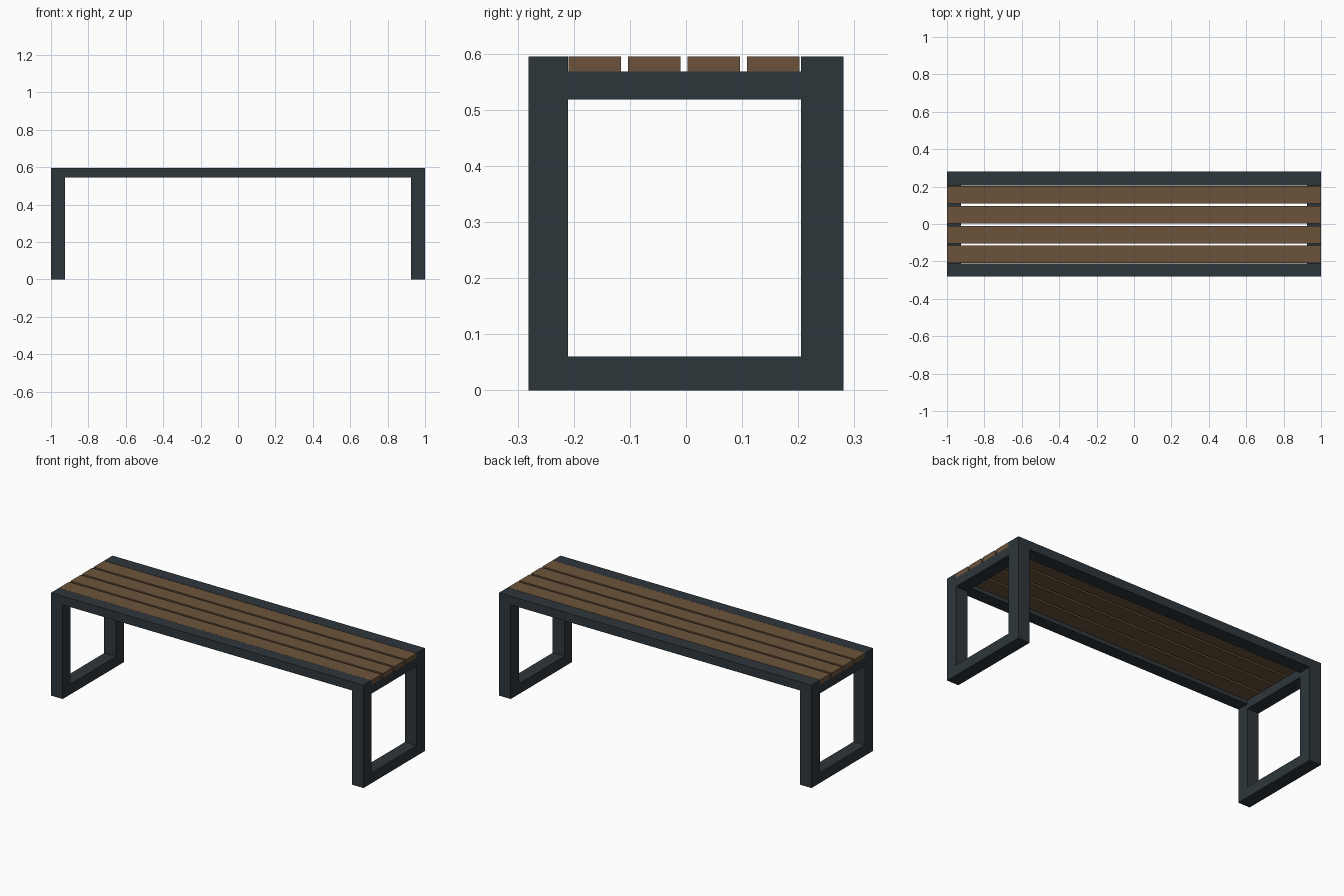
import bpy

if "Cube" in bpy.data.objects:
    bpy.data.objects.remove(bpy.data.objects["Cube"])


def material(name, rgb):
    m = bpy.data.materials.new(name)
    m.diffuse_color = (*rgb, 1.0)
    m.use_nodes = True
    m.node_tree.nodes["Principled BSDF"].inputs["Base Color"].default_value = m.diffuse_color
    return m


METAL = material("dark_metal", (0.027, 0.037, 0.044))
WOOD = material("brown_wood", (0.150, 0.086, 0.043))


def box(name, x, y, z, mat):
    """Box spanning the given (min, max) ranges."""
    bpy.ops.mesh.primitive_cube_add(size=1)
    ob = bpy.context.object
    ob.name = name
    for v in ob.data.vertices:
        v.co = [r[0] if c < 0 else r[1] for c, r in zip(v.co, (x, y, z))]
    ob.data.materials.append(mat)
    return ob


TOP = 0.595
FRONT = (-0.281, -0.21)   # depth of the front posts and rail
BACK = (0.205, 0.281)     # depth of the back posts and rail
INNER = (FRONT[1], BACK[0])
LEG_IN, LEG_OUT = 0.925, 1.0

# End frames: two posts, a floor bar and a bar carrying the slats
for side, x in (("left", (-LEG_OUT, -LEG_IN)), ("right", (LEG_IN, LEG_OUT))):
    box(f"{side}_front_leg", x, FRONT, (0, TOP), METAL)
    box(f"{side}_back_leg", x, BACK, (0, TOP), METAL)
    box(f"{side}_floor_bar", x, INNER, (0, 0.06), METAL)
    box(f"{side}_support_bar", x, INNER, (0.518, 0.568), METAL)

# Long rails between the end frames
for side, y in (("front", FRONT), ("back", BACK)):
    box(f"{side}_rail", (-LEG_IN, LEG_IN), y, (0.545, TOP), METAL)

# Seat slats, flush with the rails
SLAT_W, PITCH = 0.0935, 0.1062
for i in range(4):
    y0 = -0.2095 + i * PITCH
    box(f"seat_slat_{i + 1}", (-1, 1), (y0, y0 + SLAT_W), (0.568, TOP), WOOD)
